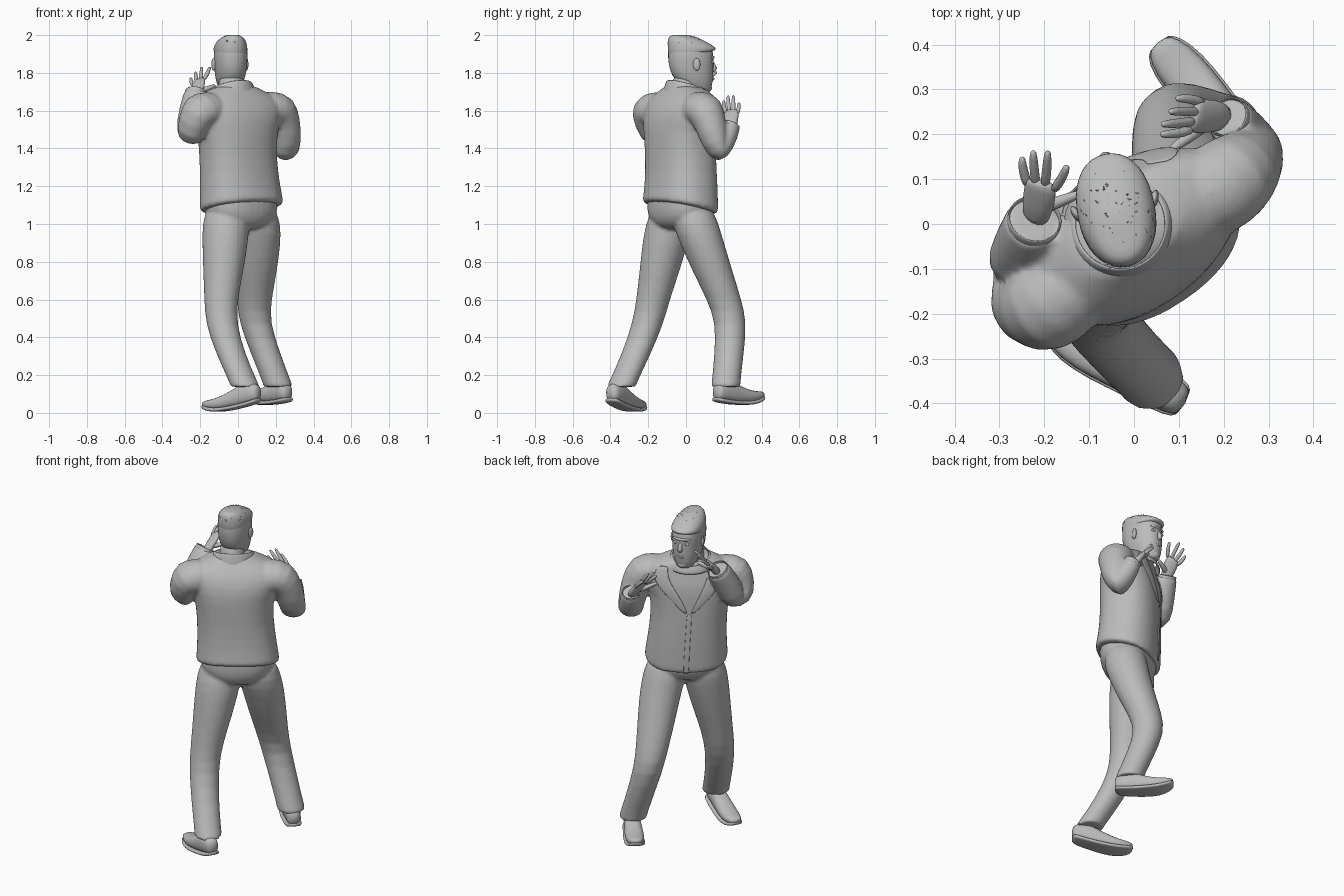
import bpy, bmesh, random
from math import sin, cos, pi, radians, copysign
from mathutils import Vector as V, Matrix

if "Cube" in bpy.data.objects:
    bpy.data.objects.remove(bpy.data.objects["Cube"])

grey = bpy.data.materials.new("plain grey")
grey.use_nodes = True
grey.diffuse_color = (0.5, 0.5, 0.5, 1)
grey.node_tree.nodes["Principled BSDF"].inputs["Base Color"].default_value = (0.5, 0.5, 0.5, 1)

UP = V((0, 0, 1))
BODY = radians(34)                       # heading of the torso
SIDE = V((cos(BODY), sin(BODY), 0))
FWD = V((-sin(BODY), cos(BODY), 0))


def finish(name, bm, subdiv=1, thick=0):
    bmesh.ops.recalc_face_normals(bm, faces=bm.faces[:])
    mesh = bpy.data.meshes.new(name)
    bm.to_mesh(mesh)
    bm.free()
    for p in mesh.polygons:
        p.use_smooth = True
    mesh.materials.append(grey)
    ob = bpy.data.objects.new(name, mesh)
    bpy.context.collection.objects.link(ob)
    if thick:
        ob.modifiers.new("thickness", 'SOLIDIFY').thickness = thick
    if subdiv:
        m = ob.modifiers.new("smooth", 'SUBSURF')
        m.levels = m.render_levels = subdiv
    return ob


def merge(name, parts):
    """Fuse closed parts into one blended skin."""
    bm = bmesh.new()
    for ob in parts:
        bm.from_mesh(ob.data)
        bpy.data.objects.remove(ob)
    ob = finish(name, bm)
    m = ob.modifiers.new("fuse", 'REMESH')
    m.mode, m.voxel_size, m.use_smooth_shade = 'VOXEL', .01, True
    m = ob.modifiers.new("blend", 'SMOOTH')
    m.factor, m.iterations = .5, 4


def around(ring, t, n=2.0):
    """Point on a superellipse ring (centre, axis a, axis b)."""
    c, a, b = ring
    f = lambda v: copysign(abs(v) ** (2 / n), v)
    return c + a * f(cos(t)) + b * f(sin(t))


def loft(name, rings, segs=18, n=2.0, caps=(True, True), thick=0):
    bm = bmesh.new()
    loops = [[bm.verts.new(around(r, 2 * pi * i / segs, n)) for i in range(segs)] for r in rings]
    for p, q in zip(loops, loops[1:]):
        for i in range(segs):
            j = (i + 1) % segs
            bm.faces.new((p[i], p[j], q[j], q[i]))
    for cap, lp in zip(caps, (loops[0], loops[-1])):
        if cap:
            bm.faces.new(lp)
    return finish(name, bm, 1, thick)


def tube(name, path, wide=SIDE, **kw):
    """Loft rings square to a path of (x, y, z, radius, [second radius])."""
    pts = [V(p[:3]) for p in path]
    rings = []
    for i, p in enumerate(path):
        a, b = pts[max(i - 1, 0)], pts[min(i + 1, len(pts) - 1)]
        t = (b - a).normalized()
        wide = (wide - t * wide.dot(t)).normalized()
        rings.append((pts[i], wide * p[3], t.cross(wide) * p[-1]))
    return loft(name, rings, **kw)


def ball(name, loc, scale, turn=0):
    bm = bmesh.new()
    m = Matrix.Translation(loc) @ Matrix.Rotation(turn, 4, 'Z') @ Matrix.Diagonal((*scale, 1))
    bmesh.ops.create_uvsphere(bm, u_segments=14, v_segments=10, radius=1, matrix=m)
    return finish(name, bm, 0)


# Jacket body: z, centre x, centre y, half width, half depth, dip at the front
TORSO = [(1.08, .02, -.03, .235, .172, -.04), (1.09, .02, -.03, .234, .172, -.04),
         (1.2, .011, -.025, .222, .168, -.01), (1.35, .0, -.028, .212, .163, 0),
         (1.5, -.004, -.034, .222, .165, 0), (1.59, .003, -.028, .268, .155, 0),
         (1.66, .003, -.022, .26, .125, 0), (1.7, -.015, -.01, .175, .105, 0),
         (1.735, -.03, 0, .1, .09, -.02)]


def torso_ring(row):
    z, x, y, a, b, dip = row
    return V((x, y, z)), SIDE * a, FWD * b + UP * dip


def on_torso(deg, z, off=.005):
    for lo, hi in zip(TORSO, TORSO[1:]):
        if lo[0] <= z <= hi[0]:
            k = (z - lo[0]) / (hi[0] - lo[0])
            row = [u + (v - u) * k for u, v in zip(lo, hi)]
            row[3] += off
            row[4] += off
            return around(torso_ring(row), radians(deg), 2.3)


jacket = [loft("body", [torso_ring(r) for r in TORSO], segs=24, n=2.3)]

# Sleeves, fused into the jacket
SLEEVES = {
    "left": [(-.11, -.1, 1.59, .09), (-.16, -.16, 1.605, .105), (-.205, -.195, 1.605, .106),
             (-.235, -.193, 1.535, .086), (-.255, -.16, 1.45, .074), (-.258, -.105, 1.47, .08),
             (-.24, -.045, 1.6, .074), (-.223, .005, 1.685, .066), (-.222, .008, 1.69, .066)],
    "right": [(.11, .03, 1.59, .09), (.175, .07, 1.61, .104), (.225, .105, 1.605, .103),
              (.25, .13, 1.53, .084), (.262, .155, 1.43, .076), (.257, .172, 1.37, .07),
              (.24, .2, 1.43, .064), (.212, .236, 1.515, .052), (.21, .238, 1.52, .052)]}
for label, path in SLEEVES.items():
    jacket.append(tube(label, path))
    rim = [V(p[:3]) for p in path[-2:]]
    out = (rim[1] - rim[0]).normalized()
    tube(label + "_cuff_rim", [(*(rim[1] + out * d), path[-1][3] * .94) for d in (-.03, -.01, .01)],
         caps=(False, False), thick=.005)
merge("jacket", jacket)


def strip(name, rows):
    """Thin cloth plate on the chest: rows of (z, angle, angle)."""
    bm = bmesh.new()
    prev = None
    for z, s, e in rows:
        cur = [bm.verts.new(on_torso(s + (e - s) * k / 3, z)) for k in range(4)]
        if prev:
            for i in range(3):
                bm.faces.new((prev[i], prev[i + 1], cur[i + 1], cur[i]))
        prev = cur
    finish(name, bm, 1, .006)


for label, s in (("left", 1), ("right", -1)):
    strip(label + "_lapel", [(z, 90 + s * i, 90 + s * o) for z, i, o in
                             ((1.69, 30, 50), (1.64, 22, 46), (1.57, 15, 38), (1.5, 8, 25), (1.42, 1, 5))])
strip("front_opening", [(z, 88, 93) for z in (1.42, 1.34, 1.25, 1.16, 1.09)])

# Collar, higher at the nape
loft("collar", [(V((-.03, 0, z)), SIDE * a, FWD * b - UP * d) for z, a, b, d in
                ((1.675, .138, .128, .015), (1.72, .118, .112, .02), (1.735, .104, .106, .03))],
     caps=(False, False), thick=.008)

# Hands: wrist, knuckles, thumb tip, four finger tips
HANDS = {
    "left": ((-.222, 0, 1.665), (-.207, .085, 1.755), (-.115, .07, 1.735),
             ((-.25, .152, 1.775), (-.225, .167, 1.808), (-.192, .167, 1.834), (-.148, .133, 1.834))),
    "right": ((.21, .24, 1.5), (.14, .24, 1.59), (.075, .16, 1.59),
              ((.09, .28, 1.645), (.075, .25, 1.685), (.058, .222, 1.685), (.056, .2, 1.655)))}
for label, (wrist, knuckle, thumb, tips) in HANDS.items():
    wrist, knuckle, thumb = V(wrist), V(knuckle), V(thumb)
    wide = (V(tips[3]) - V(tips[0])).normalized()
    mid = wrist.lerp(knuckle, .55)
    tube(label + "_palm", [(*wrist, .03, .025), (*mid, .04, .022), (*knuckle, .041, .016),
                           (*knuckle.lerp(V(tips[1]), .15), .034, .012)], wide=wide, segs=12)
    for i, tip in enumerate(tips):
        base = knuckle + wide * (.021 * (i - 1.5)) - (knuckle - wrist) * .1
        joint = base.lerp(V(tip), .55) + wide * (.004 * (i - 1.5))
        tube(f"{label}_finger_{i + 1}", [(*base, .013), (*joint, .0115), (*tip, .009)], wide=wide, segs=8)
    root = wrist.lerp(knuckle, .35)
    tube(label + "_thumb", [(*root, .018), (*root.lerp(thumb, .6), .014), (*thumb, .01)], segs=8)

# Trousers: seat and legs fused
trousers = [loft("seat", [(V((.015, -.03, z)), SIDE * a, FWD * b) for z, a, b in
                          ((1.16, .195, .145), (1.15, .2, .15), (1.07, .21, .156), (1.01, .18, .14),
                           (.965, .06, .1))], n=2.3)]
LEGS = [
    [(-.06, -.07, 1.1, .11), (-.064, -.088, 1.0, .127), (-.068, -.11, .9, .123), (-.078, -.14, .75, .108),
     (-.09, -.174, .6, .09), (-.09, -.202, .47, .084), (-.038, -.265, .31, .078), (.028, -.332, .165, .076),
     (.037, -.342, .142, .078), (.037, -.342, .137, .078)],
    [(.095, .035, 1.1, .105), (.104, .05, 1.0, .124), (.11, .085, .9, .119), (.1, .14, .75, .108),
     (.086, .202, .6, .093), (.086, .24, .48, .084), (.148, .228, .31, .079), (.205, .212, .165, .077),
     (.212, .212, .142, .079), (.212, .212, .137, .079)]]
for path in LEGS:
    trousers.append(loft("leg", [(V(p[:3]), SIDE * p[3], FWD * p[3]) for p in path]))
merge("trousers", trousers)

# Shoes: step along the foot, half width, height, lift of the sole
SHOE = [(0, .03, .07, .02), (.08, .042, .1, .012), (.28, .046, .125, .004), (.5, .052, .09, 0),
        (.75, .055, .065, .002), (.93, .042, .045, .022), (1, .022, .025, .038)]
FEET = {"left": ((.115, -.4, .042), (-.185, -.23, -.012)), "right": ((.27, .155, .045), (.052, .405, .04))}
for label, (heel, toe) in FEET.items():
    heel, toe = V(heel), V(toe)
    across = (toe - heel).cross(UP).normalized()
    loft(label + "_shoe", [(heel.lerp(toe, t) + UP * (lift + h / 2 + .008), across * w, UP * h / 2)
                           for t, w, h, lift in SHOE], n=2.4)
    loft(label + "_sole", [(heel.lerp(toe, t) + UP * (lift + .01), across * (w + .005), UP * .011)
                           for t, w, h, lift in SHOE], n=4)
    ankle = heel.lerp(toe, .25)
    tube(label + "_sock", [(*(ankle + UP * .07), .042), (*(ankle + UP * .17), .045)], segs=12)

# Head, turned a little
TURN = radians(11)
HX, HY = V((cos(TURN), sin(TURN), 0)), V((-sin(TURN), cos(TURN), 0))


def head(x, y, z):
    return V((-.034, 0, z)) + HX * x + HY * y


def head_rings(rows):
    return [(head(0, y, z), HX * a, HY * b) for z, y, a, b in rows]


loft("head", head_rings([(1.692, .085, .03, .03), (1.705, .075, .05, .06), (1.745, .05, .07, .092),
                         (1.785, .036, .08, .112), (1.83, .028, .086, .119), (1.88, .026, .089, .124),
                         (1.93, .024, .088, .12), (1.962, .012, .066, .09), (1.978, .004, .03, .04)]), n=2.2)
tube("neck", [(-.035, -.01, 1.64, .075), (-.035, -.01, 1.72, .07), (-.035, .005, 1.8, .068)])

# Close-cropped hair, fading in at the sides and stepping out over the brow
HAIR = [(1.89, .028, .084, .12, .022), (1.915, .034, .0895, .132, .012), (1.948, .028, .087, .129, -.012),
        (1.978, .01, .069, .104, -.014), (1.994, -.006, .046, .07, -.008), (2.001, -.012, .018, .03, 0)]
loft("hair", [(head(0, y, z), HX * a, HY * b + UP * rise) for z, y, a, b, rise in HAIR], n=2.2)
rng = random.Random(4)
bm = bmesh.new()
for _ in range(160):
    t, k = rng.uniform(0, 2 * pi), rng.uniform(.15, 1)
    c = head(cos(t) * .08 * k, .01 + sin(t) * .115 * k, 1.99 - .045 * k ** 3 - .012 * k * sin(t))
    lean = V((rng.uniform(-1, 1), rng.uniform(-1, 1), .35)).normalized() * .018
    w = lean.cross(UP).normalized() * .004
    bm.faces.new([bm.verts.new(p) for p in (c - w, c + w, c + lean)])
finish("hair_tufts", bm, 0)

# Face
tube("nose", [(*head(0, .135, 1.87), .008), (*head(0, .149, 1.84), .012),
              (*head(0, .155, 1.82), .016), (*head(0, .14, 1.81), .012)], wide=HX, segs=10)
ball("brow", head(0, .128, 1.882), (.054, .024, .012), TURN)
ball("lips", head(0, .132, 1.773), (.026, .015, .009), TURN)
ball("chin", head(0, .11, 1.72), (.032, .03, .024), TURN)
for label, s in (("left", -1), ("right", 1)):
    ball(label + "_ear", head(s * .089, .04, 1.845), (.009, .02, .033), TURN - s * .35)
    ball(label + "_eye", head(s * .034, .132, 1.857), (.015, .012, .009), TURN)
